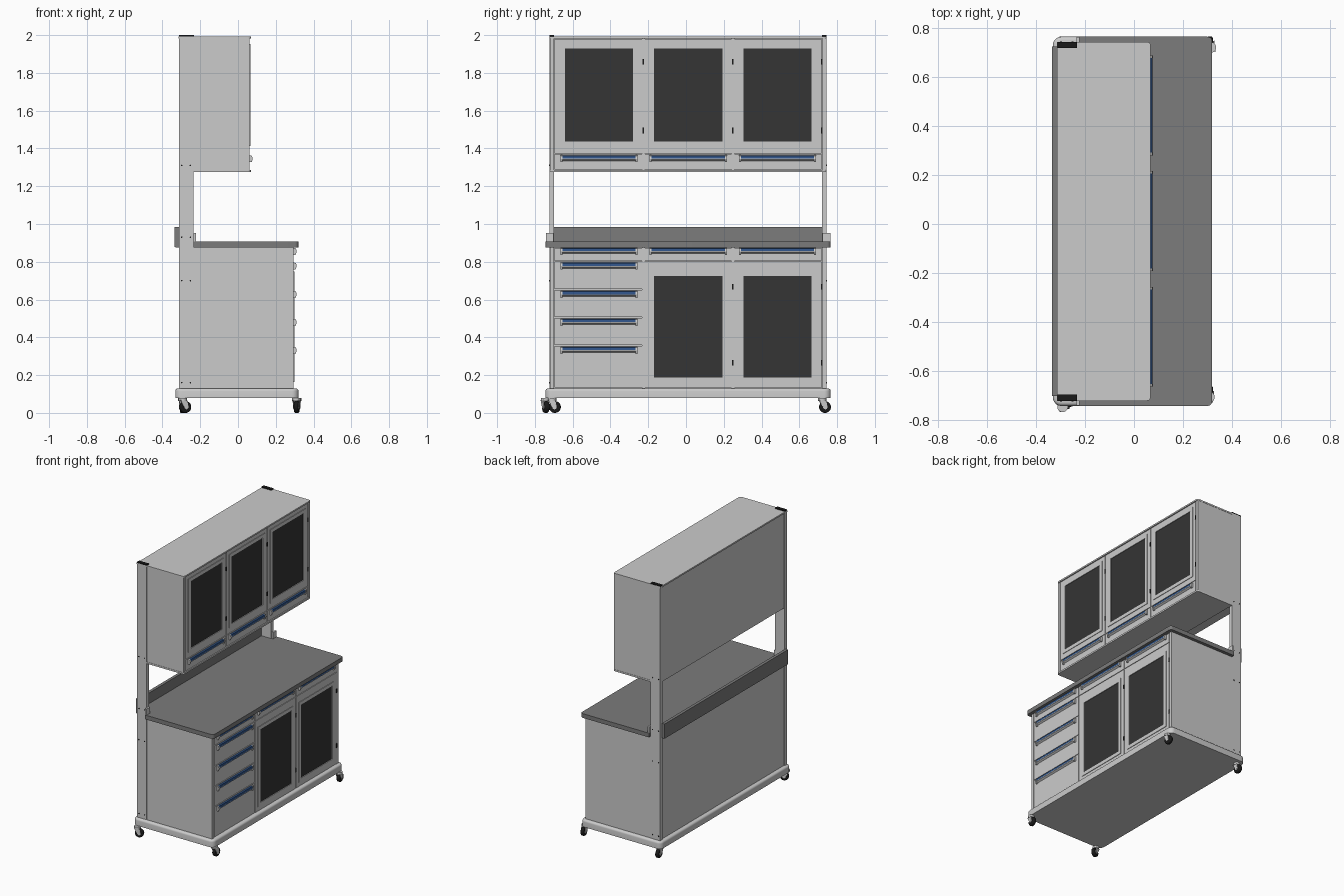
import bpy, bmesh, math
from mathutils import Matrix, Vector

if "Cube" in bpy.data.objects:
    bpy.data.objects.remove(bpy.data.objects["Cube"])

YC = 0.011                       # middle of the cabinet body in y
COLS = [-0.698, -0.226, 0.248, 0.72]   # column borders of fronts


def mat(name, r, g, b):
    m = bpy.data.materials.new(name)
    m.diffuse_color = (r, g, b, 1)
    m.use_nodes = True
    m.node_tree.nodes["Principled BSDF"].inputs["Base Color"].default_value = m.diffuse_color
    return m


DARK = mat("worktop_grey", 0.2, 0.2, 0.2)
GLASS = mat("dark_glass", 0.035, 0.035, 0.035)
BLUE = mat("blue_trim", 0.03, 0.09, 0.25)
BLACK = mat("black_rubber", 0.01, 0.01, 0.01)


def finish(bm, name, material=None, smooth=False):
    bmesh.ops.recalc_face_normals(bm, faces=bm.faces)
    me = bpy.data.meshes.new(name)
    bm.to_mesh(me)
    bm.free()
    ob = bpy.data.objects.new(name, me)
    bpy.context.collection.objects.link(ob)
    if material:
        me.materials.append(material)
    if smooth:
        bpy.ops.object.select_all(action='DESELECT')
        ob.select_set(True)
        bpy.context.view_layer.objects.active = ob
        bpy.ops.object.shade_smooth_by_angle(angle=math.radians(35))
    return ob


def add_box(bm, x, y, z):
    m = Matrix.Translation([(a + b) / 2 for a, b in (x, y, z)]) @ Matrix.Diagonal(
        [b - a for a, b in (x, y, z)] + [1])
    return bmesh.ops.create_cube(bm, size=1, matrix=m)


def box(name, x, y, z, material=None):
    bm = bmesh.new()
    add_box(bm, x, y, z)
    return finish(bm, name, material)


def prism(name, outline, z0, z1, radius=0, pick=None, material=None, edge=0):
    """Extruded outline; upright edges chosen by pick(x, y) are rounded, then the top rim."""
    bm = bmesh.new()
    f = bm.faces.new([bm.verts.new((x, y, z0)) for x, y in outline])
    r = bmesh.ops.extrude_face_region(bm, geom=[f])
    for v in r['geom']:
        if isinstance(v, bmesh.types.BMVert):
            v.co.z = z1
    if radius:
        es = [e for e in bm.edges if abs(e.verts[0].co.z - e.verts[1].co.z) > 1e-5
              and (pick is None or pick(*e.verts[0].co.xy))]
        bmesh.ops.bevel(bm, geom=es, offset=radius, segments=6, profile=0.5, affect='EDGES')
    if edge:
        es = [e for e in bm.edges if all(abs(v.co.z - z1) < 1e-5 for v in e.verts)]
        bmesh.ops.bevel(bm, geom=es, offset=edge, segments=4, profile=0.5, affect='EDGES')
    return finish(bm, name, material, True)


def rect(x0, x1, half):
    return [(x0, YC - half), (x1, YC - half), (x1, YC + half), (x0, YC + half)]


def frame(name, x, y, z, w):
    """Rectangular picture frame of bar width w lying in the yz plane."""
    bm = bmesh.new()
    add_box(bm, x, y, (z[0], z[0] + w))
    add_box(bm, x, y, (z[1] - w, z[1]))
    for a in (y[0], y[1] - w):
        add_box(bm, x, (a, a + w), (z[0] + w, z[1] - w))
    return finish(bm, name)


def sweep_y(name, profile, y0, y1, material=None):
    bm = bmesh.new()
    f = bm.faces.new([bm.verts.new((x, y0, z)) for x, z in profile])
    r = bmesh.ops.extrude_face_region(bm, geom=[f])
    for v in r['geom']:
        if isinstance(v, bmesh.types.BMVert):
            v.co.y = y1
    return finish(bm, name, material)


def handle(name, x, y0, y1, zt):
    """Pull: blue face strip, grey lip under it and two end caps."""
    sweep_y(name + "_strip", [(x, zt), (x + .011, zt - .002), (x + .013, zt - .017),
                              (x, zt - .017)], y0 + .011, y1 - .011, BLUE)
    sweep_y(name + "_lip", [(x, zt - .017), (x + .013, zt - .017), (x + .013, zt - .022),
                            (x, zt - .03)], y0 + .011, y1 - .011)
    for i, a in enumerate((y0, y1 - .011)):
        sweep_y(f"{name}_end_{i}", [(x, zt + .001), (x + .012, zt - .002), (x + .016, zt - .018),
                                    (x + .01, zt - .036), (x, zt - .036)], a, a + .011)


def drawer(name, x, c, z0, z1, zh):
    y0, y1 = COLS[c] + .003, COLS[c + 1] - .003
    box(name, (x - .015, x), (y0, y1), (z0 + .002, z1 - .002))
    handle(name + "_handle", x, y0 + .03, y1 - .028, zh)


def door(name, x, c, z, trim, glass):
    y0, y1 = COLS[c] + .003, COLS[c + 1] - .003
    frame(name + "_frame", (x - .015, x), (y0, y1), z, .04)
    frame(name + "_trim", (x - .012, x + .004), (y0 + .03, y1 - .028), trim, .024)
    box(name + "_glass", (x - .014, x - .001), (y0 + .05, y1 - .05), glass, GLASS)
    # fill the rails between the outer frame and the trim
    for i, (a, b) in enumerate(((z[0] + .04, trim[0]), (trim[1], z[1] - .04))):
        if b > a:
            box(f"{name}_rail_{i}", (x - .015, x), (y0 + .04, y1 - .04), (a, b))
    for i, t in enumerate((.2, .8)):
        zz = z[0] + (z[1] - z[0]) * t
        box(f"{name}_hinge_{i}", (x - .005, x + .004), (y1 - .002, y1 + .006),
            (zz - .015, zz + .015), BLACK)


# base tray with rounded corners and rounded top rim
prism("base_tray", rect(-.332, .32, .755), .078, .13, .035, edge=.015)

# lower cabinet
box("lower_body", (-.305, .279), (YC - .73, YC + .73), (.125, .88))
for i, s in enumerate((-1, 1)):
    a, b = sorted((YC + s * .711, YC + s * .732))
    box(f"lower_side_{i}", (-.24, .295), (a, b), (.128, .88))
    box(f"upper_side_{i}", (-.24, .062), (a, b), (1.285, 1.985))
    # uprights with black caps, screws and end stops
    a, b = sorted((YC + s * .709, YC + s * .734))
    box(f"upright_{i}", (-.312, -.235), (a, b), (.125, 1.992))
    box(f"upright_cap_{i}", (-.313, -.234), (a, b), (1.992, 2.0), BLACK)
    bm = bmesh.new()
    for z in (.16, .70, .93, 1.31):
        for x in (-.298, -.252):
            bmesh.ops.create_cone(bm, cap_ends=True, segments=12, radius1=.004, radius2=.004,
                                  depth=.003, matrix=Matrix.Translation((x, YC + s * .7345, z))
                                  @ Matrix.Rotation(math.pi / 2, 4, 'X'))
    finish(bm, f"upright_screws_{i}", BLACK)
    a, b = sorted((YC + s * .712, YC + s * .753))
    box(f"worktop_end_stop_{i}", (-.235, -.222), (a, b), (.905, .952))

# worktop, notched around the uprights, with a rear upstand
h, n = .755, .709
prism("worktop", [(-.235, YC - h), (.32, YC - h), (.32, YC + h), (-.235, YC + h),
                  (-.235, YC + n), (-.332, YC + n), (-.332, YC - n), (-.235, YC - n)],
      .876, .907, .02, lambda x, y: x > 0, DARK)
box("worktop_upstand", (-.335, -.313), (YC - .715, YC + .715), (.878, .985), DARK)

# lower fronts
X = .295
for c in (0, 1, 2):
    drawer(f"top_drawer_{c}", X, c, .803, .876, .873)
levels = [.803, .653, .505, .357, .132]
for i in range(4):
    drawer(f"side_drawer_{i}", X, 0, levels[i + 1], levels[i], levels[i] - .008)
for c in (1, 2):
    door(f"lower_door_{c}", X, c, (.132, .801), (.163, .748), (.184, .724))
for i, y in enumerate(COLS[1:3]):
    box(f"lower_divider_{i}", (.27, .29), (y - .008, y + .008), (.13, .876))

# upper cabinet
box("upper_body", (-.308, .045), (YC - .725, YC + .725), (1.285, 1.985))
for name, z0, z1 in (("upper_bottom_panel", 1.275, 1.287), ("upper_top_panel", 1.982, 1.993)):
    prism(name, rect(-.315 if z0 > 1.5 else -.235, .068, .734), z0, z1, .015,
          lambda x, y: x > 0)
for c in range(3):
    drawer(f"upper_drawer_{c}", .062, c, 1.287, 1.372, 1.363)
    door(f"upper_door_{c}", .062, c, (1.374, 1.98), (1.412, 1.952), (1.434, 1.93))
for i, y in enumerate(COLS[1:3]):
    box(f"upper_divider_{i}", (.03, .057), (y - .008, y + .008), (1.287, 1.982))


def cyl(bm, r, d, m):
    bmesh.ops.create_cone(bm, cap_ends=True, segments=28, radius1=r, radius2=r, depth=d, matrix=m)


# swivel casters: mount, fork, wheel and hub
def caster(i, x, y, deg):
    base = Matrix.Translation((x, y, 0)) @ Matrix.Rotation(math.radians(deg), 4, 'Z')
    axle = base @ Matrix.Translation((.014, 0, .031)) @ Matrix.Rotation(math.pi / 2, 4, 'X')
    bm = bmesh.new()
    cyl(bm, .022, .016, base @ Matrix.Translation((0, 0, .072)))
    cyl(bm, .012, .032, axle)
    bmesh.ops.transform(bm, matrix=Matrix.Identity(4), verts=bm.verts)
    prof = [(-.02, .068), (.018, .068), (.026, .03), (.014, .022), (.002, .03)]
    for s in (-1, 1):
        f = bm.faces.new([bm.verts.new(base @ Vector((a, s * .013, b))) for a, b in prof])
        r = bmesh.ops.extrude_face_region(bm, geom=[f])
        vs = [g for g in r['geom'] if isinstance(g, bmesh.types.BMVert)]
        bmesh.ops.translate(bm, verts=vs, vec=base.to_3x3() @ Vector((0, s * .004, 0)))
    finish(bm, f"caster_fork_{i}", None, True)
    bm = bmesh.new()
    cyl(bm, .031, .024, axle)
    rims = [e for e in bm.edges if len(e.link_faces) == 2
            and any(len(f.verts) > 4 for f in e.link_faces)]
    bmesh.ops.bevel(bm, geom=rims, offset=.006, segments=3, profile=.5, affect='EDGES')
    finish(bm, f"caster_wheel_{i}", BLACK, True)


for i, c in enumerate([(.314, .722, 96), (.308, -.708, 84), (-.292, -.747, 20), (-.295, .722, 92)]):
    caster(i, *c)
